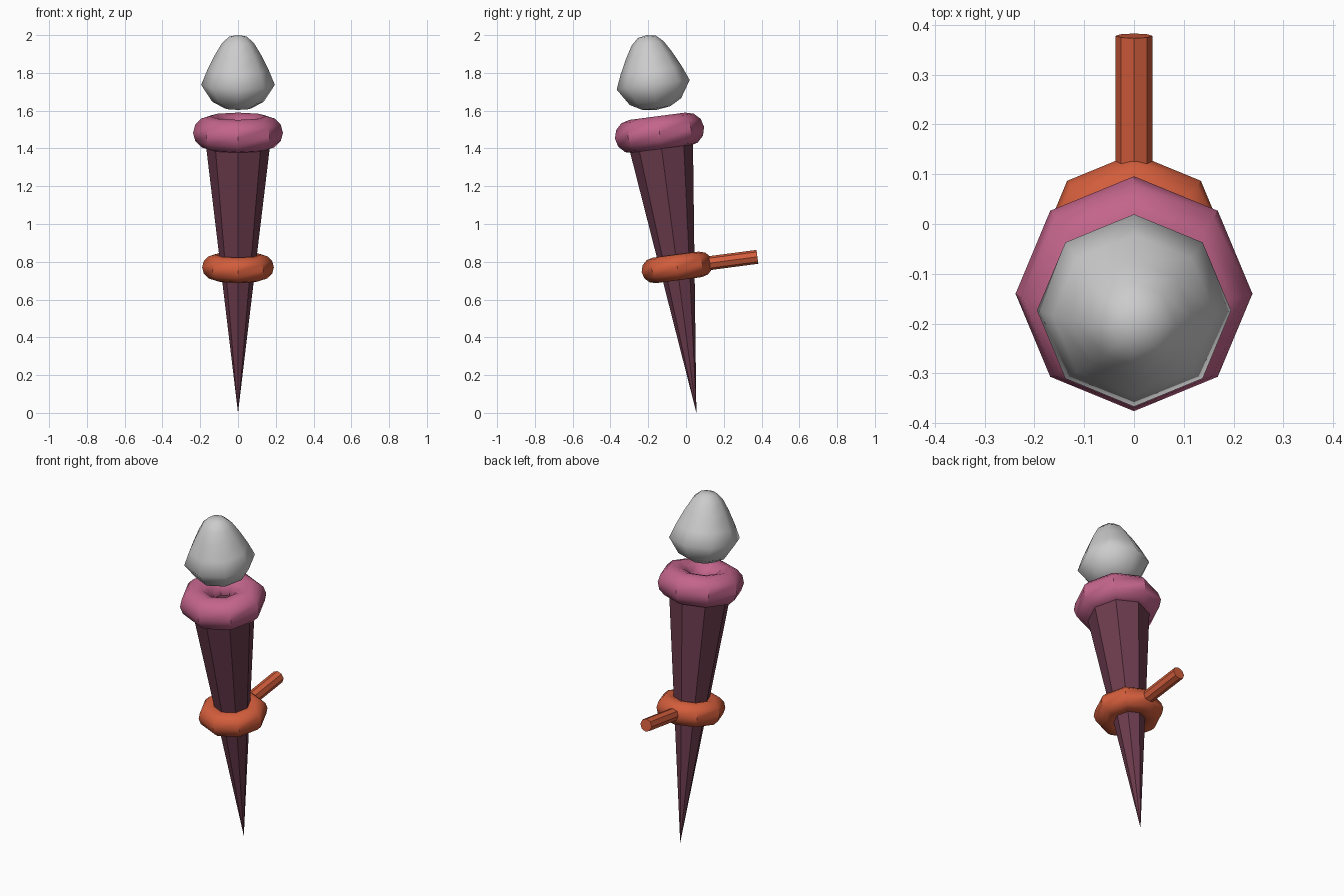
import bpy, bmesh, math
from mathutils import Matrix

if "Cube" in bpy.data.objects:
    bpy.data.objects.remove(bpy.data.objects["Cube"])

# Everything is built upright on the torch axis, then leaned forward about its tip
LEAN = Matrix.Translation((0, 0.055, 0)) @ Matrix.Rotation(math.radians(7.5), 4, 'X')


def material(name, rgb):
    m = bpy.data.materials.new(name)
    m.diffuse_color = (*rgb, 1)
    m.use_nodes = True
    m.node_tree.nodes["Principled BSDF"].inputs["Base Color"].default_value = m.diffuse_color
    return m


def lathe(name, profile, mat=None, closed=False, smooth=None, local=Matrix()):
    """Spin (radius, height) points into an eight-sided solid."""
    bm = bmesh.new()
    rings = []
    for r, h in profile:
        if r == 0:
            rings.append([bm.verts.new((0, 0, h))] * 8)
        else:
            rings.append([bm.verts.new((r * math.cos(i * math.pi / 4),
                                        r * math.sin(i * math.pi / 4), h)) for i in range(8)])
    pairs = list(zip(rings, rings[1:]))
    if closed:
        pairs.append((rings[-1], rings[0]))
    for a, b in pairs:
        for i in range(8):
            j = (i + 1) % 8
            quad = list(dict.fromkeys((a[i], a[j], b[j], b[i])))
            bm.faces.new(quad)
    bmesh.ops.recalc_face_normals(bm, faces=bm.faces)
    bm.transform(LEAN @ local)
    me = bpy.data.meshes.new(name)
    bm.to_mesh(me)
    bm.free()
    ob = bpy.data.objects.new(name, me)
    bpy.context.collection.objects.link(ob)
    if mat:
        me.materials.append(mat)
    if smooth:
        bpy.ops.object.select_all(action='DESELECT')
        ob.select_set(True)
        bpy.context.view_layer.objects.active = ob
        bpy.ops.object.shade_smooth_by_angle(angle=math.radians(smooth))
    return ob


def tube(major, minor, height):
    """Round cross-section for a ring."""
    return [(major + minor * math.cos(k * math.pi / 6),
             height + minor * math.sin(k * math.pi / 6)) for k in range(12)]


wood = material("dark_wood", (0.15, 0.045, 0.075))
pink = material("pink_rim", (0.55, 0.13, 0.26))
orange = material("orange_metal", (0.65, 0.11, 0.045))

# Tapered shaft with a capped top
lathe("torch_shaft", [(0, 0), (0.177, 1.49), (0, 1.49)], wood)

# Rim at the top and holder ring around the middle
lathe("top_rim", tube(0.149, 0.089, 1.495), pink, closed=True, smooth=35)
lathe("holder_ring", tube(0.122, 0.068, 0.777), orange, closed=True, smooth=35)

# Wall peg behind the holder ring
peg = Matrix.Translation((0, 0, 0.777)) @ Matrix.Rotation(math.radians(-90), 4, 'X')
lathe("wall_peg", [(0, 0.12), (0.037, 0.12), (0.037, 0.428), (0, 0.428)], orange, local=peg)

# Floating flame
lathe("flame", [(0, 1.618), (0.075, 1.628), (0.137, 1.662), (0.195, 1.752), (0.163, 1.83),
                (0.122, 1.912), (0.085, 1.974), (0.048, 2.008), (0, 2.017)], smooth=60)
